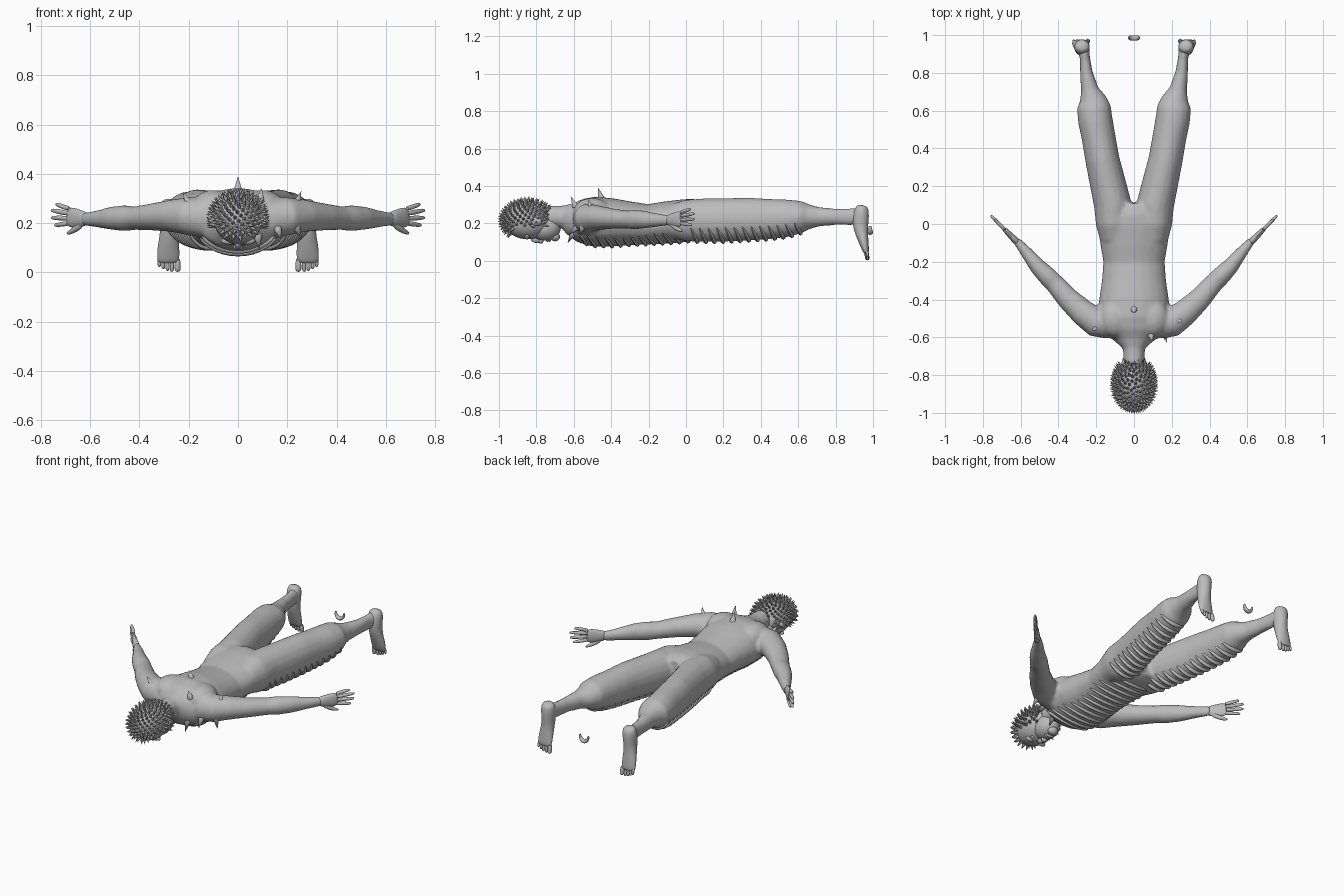
import bpy, bmesh, math
from math import sin, cos, pi
from mathutils import Vector

cube = bpy.data.objects.get("Cube")
if cube:
    bpy.data.objects.remove(cube)

grey = bpy.data.materials.new("plain grey")
grey.use_nodes = True
TONE = (0.5, 0.5, 0.5, 1)
grey.diffuse_color = TONE
grey.node_tree.nodes["Principled BSDF"].inputs["Base Color"].default_value = TONE


def finish(name, bm, subsurf=0, angle=60):
    bmesh.ops.recalc_face_normals(bm, faces=bm.faces)
    mesh = bpy.data.meshes.new(name)
    bm.to_mesh(mesh)
    bm.free()
    mesh.materials.append(grey)
    ob = bpy.data.objects.new(name, mesh)
    bpy.context.collection.objects.link(ob)
    if subsurf:
        ob.modifiers.new("Subdivision", "SUBSURF").levels = subsurf
    bpy.ops.object.select_all(action="DESELECT")
    ob.select_set(True)
    bpy.context.view_layer.objects.active = ob
    bpy.ops.object.shade_smooth_by_angle(angle=math.radians(angle))
    return ob


def loft(bm, stations, up=(0, 0, 1), n=14):
    """Tube through (x, y, z, half width, half depth) stations."""
    up = Vector(up)
    pts = [Vector(s[:3]) for s in stations]
    rings = []
    for i, s in enumerate(stations):
        t = (pts[min(i + 1, len(pts) - 1)] - pts[max(i - 1, 0)]).normalized()
        u = t.cross(up).normalized()
        v = u.cross(t)
        rings.append([bm.verts.new(pts[i] + u * s[3] * cos(2 * pi * k / n)
                                   + v * s[4] * sin(2 * pi * k / n)) for k in range(n)])
    for a, b in zip(rings, rings[1:]):
        for k in range(n):
            bm.faces.new((a[k], a[(k + 1) % n], b[(k + 1) % n], b[k]))
    bm.faces.new(rings[0][::-1])
    bm.faces.new(rings[-1])


def ellipsoid(bm, centre, radii, u=28, v=18):
    made = bmesh.ops.create_uvsphere(bm, u_segments=u, v_segments=v, radius=1)["verts"]
    for p in made:
        p.co = Vector(c + a * r for c, a, r in zip(centre, p.co, radii))


def spike(bm, base, direction, length, radius, n=6):
    d = Vector(direction).normalized()
    q = Vector((0, 0, 1)).rotation_difference(d)
    made = bmesh.ops.create_cone(bm, cap_ends=True, segments=n, radius1=radius,
                                 radius2=0, depth=length)["verts"]
    for p in made:
        p.co = Vector(base) + q @ (p.co + Vector((0, 0, length / 2)))


# Body: neck, trunk, legs and arms fused into one skin
TRUNK = [(-.74, .235, .055, .06), (-.66, .235, .058, .06), (-.62, .225, .10, .085),
         (-.57, .215, .17, .115), (-.5, .21, .19, .133), (-.4, .205, .185, .13),
         (-.3, .2, .17, .117), (-.2, .195, .163, .108), (-.1, .205, .18, .113),
         (0, .215, .19, .115), (.06, .22, .17, .11), (.11, .22, .12, .09)]
LEG = [(-.08, .1, .21, .08, .09), (0, .108, .215, .094, .112), (.1, .112, .217, .1, .117),
       (.2, .135, .218, .096, .117), (.34, .167, .223, .091, .115), (.45, .186, .223, .09, .108),
       (.55, .205, .228, .092, .1), (.62, .213, .235, .09, .085), (.66, .218, .235, .072, .066),
       (.71, .234, .235, .048, .052), (.8, .252, .235, .034, .044), (.88, .26, .235, .027, .046),
       (.95, .272, .24, .035, .045)]
ARM = [(.12, -.54, .22, .07, .08), (.2, -.52, .228, .08, .078), (.27, -.47, .23, .07, .066),
       (.35, -.395, .225, .06, .055), (.42, -.315, .22, .052, .048), (.46, -.275, .22, .051, .053),
       (.51, -.225, .22, .044, .048), (.57, -.15, .217, .032, .035), (.625, -.085, .217, .02, .027)]

bm = bmesh.new()
loft(bm, [(0, y, z, w, d) for y, z, w, d in TRUNK], n=24)
for side in (1, -1):
    loft(bm, [(side * x, y, z, w, d) for y, x, z, w, d in LEG], n=18)
    loft(bm, [(side * x, y, z, w, d) for x, y, z, w, d in ARM], n=16)
    # Shoulder blades and buttocks
    ellipsoid(bm, (side * .1, -.5, .27), (.085, .1, .065), 16, 10)
    ellipsoid(bm, (side * .09, .02, .25), (.085, .11, .075), 16, 10)
body = finish("body", bm)
remesh = body.modifiers.new("Fuse", "REMESH")
remesh.mode = "VOXEL"
remesh.voxel_size = .01
remesh.use_smooth_shade = True
relax = body.modifiers.new("Relax", "SMOOTH")
relax.factor, relax.iterations = .5, 6

# Hands and feet
for side, label in ((1, "left"), (-1, "right")):
    def at(r, z):
        """Point on the upright plane of the hand, r along the arm."""
        return (side * (.61 + .7 * r), -.105 + .71 * r, z)

    bm = bmesh.new()
    loft(bm, [at(0, .217) + (.02, .028), at(.04, .218) + (.018, .036),
              at(.085, .222) + (.015, .044), at(.12, .226) + (.012, .04)], n=12)
    for z0, z1, reach in ((.257, .276, .185), (.238, .252, .212), (.219, .222, .21), (.2, .192, .192)):
        loft(bm, [at(.1, z0) + (.011, .011), at((.1 + reach) / 2, (z0 + z1) / 2) + (.011, .011),
                  at(reach - .008, z1) + (.009, .009), at(reach, z1) + (.004, .004)], n=8)
    loft(bm, [at(.03, .2) + (.014, .016), at(.065, .178) + (.013, .014),
              at(.1, .163) + (.011, .011), at(.122, .158) + (.004, .005)], n=8)
    finish(label + "_hand", bm, 1)

    bm = bmesh.new()
    loft(bm, [(side * x, y, z, w, d) for x, y, z, w, d in
              ((.274, .945, .298, .025, .022), (.275, .94, .28, .042, .038),
               (.276, .935, .24, .043, .045), (.277, .932, .19, .038, .043),
               (.28, .94, .14, .04, .034), (.283, .953, .09, .047, .025),
               (.283, .962, .05, .046, .017), (.283, .966, .038, .04, .012))], up=(0, 1, 0), n=14)
    for x, tip, r in ((.245, .002, .013), (.268, .002, .009), (.286, .006, .009),
                      (.303, .013, .008), (.319, .022, .008)):
        loft(bm, [(side * x, .963, .06, r, r), (side * x, .968, tip + .02, r, r),
                  (side * x, .97, tip + .008, r * 1.05, r * 1.05),
                  (side * x, .971, tip, r * .5, r * .5)], up=(0, 1, 0), n=8)
    finish(label + "_foot", bm, 1)

# Face: skull, jaw, brow, nose, lips and ears, all looking down
bm = bmesh.new()
ellipsoid(bm, (0, -.845, .213), (.097, .13, .098))
ellipsoid(bm, (0, -.755, .175), (.068, .085, .068))
ellipsoid(bm, (0, -.7, .128), (.032, .026, .024), 14, 10)
ellipsoid(bm, (0, -.795, .115), (.014, .035, .02), 12, 8)
ellipsoid(bm, (0, -.775, .105), (.02, .013, .014), 12, 8)
for y in (-.742, -.73):
    ellipsoid(bm, (0, y, .112), (.028, .008, .011), 12, 8)
for side in (1, -1):
    ellipsoid(bm, (side * .037, -.85, .128), (.033, .013, .015), 12, 8)
    ellipsoid(bm, (side * .037, -.825, .133), (.018, .011, .012), 12, 8)
    ellipsoid(bm, (side * .096, -.8, .21), (.012, .03, .022), 12, 8)
finish("face", bm)

# Spiky hair over the crown, back and sides of the head
CENTRE = Vector((0, -.845, .216))
RADII = (.1, .132, .098)


def is_hair(d):
    return not (d.z < -.3 and d.y > -.62) and not (d.y > .72 and d.z < .45)


bm = bmesh.new()
ellipsoid(bm, CENTRE, [r * 1.03 for r in RADII], 36, 24)
bare = [p for p in bm.verts if not is_hair(Vector(
    (p.co[i] - CENTRE[i]) / RADII[i] for i in range(3)).normalized())]
bmesh.ops.delete(bm, geom=bare, context="VERTS")
COUNT = 340
for i in range(COUNT):
    h = 1 - 2 * (i + .5) / COUNT
    a = i * pi * (3 - 5 ** .5)
    d = Vector((cos(a) * (1 - h * h) ** .5, sin(a) * (1 - h * h) ** .5, h))
    if is_hair(d):
        base = CENTRE + Vector(d[k] * RADII[k] * .97 for k in range(3))
        spike(bm, base, d + Vector((0, .25, .05)), .036, .0105, 5)
finish("hair", bm, angle=40)

# Thorns on the spine and shoulders
bm = bmesh.new()
for base, aim, size in (((0, -.45, .325), (0, -.3, 1), .068),
                        ((.09, -.59, .29), (.1, -.5, 1), .06),
                        ((.235, -.51, .275), (.4, -.2, 1), .06),
                        ((.235, -.55, .19), (.4, -.3, -1), .065),
                        ((.16, -.58, .18), (.2, -.7, -.6), .065),
                        ((.08, -.6, .15), (.1, -.6, -1), .065),
                        ((-.2, -.55, .28), (-.5, -.3, 1), .055)):
    spike(bm, base, aim, size, size * .3, 10)
finish("thorns", bm)


def sample(table, y):
    """Interpolate a station table along y."""
    for a, b in zip(table, table[1:]):
        if a[0] <= y <= b[0]:
            f = (y - a[0]) / (b[0] - a[0])
            return [p + (q - p) * f for p, q in zip(a, b)]


def ridge(bm, x, y, z, w, d, sweep, spread, thick):
    """Crescent fold across the front, tapering to a point at each end."""
    stations = []
    for i in range(13):
        s = i / 6 - 1
        a = s * spread
        r = thick * (1 - s * s) ** .6 + .001
        stations.append((x + w * sin(a), y + sweep * s * s, z - d * cos(a), r * 1.2, r))
    loft(bm, stations, up=(0, 1, 0), n=6)


# Ragged crescent folds down the front of the trunk and legs
bm = bmesh.new()
for i in range(13):
    y = -.53 + i * .045
    _, z, w, d = sample(TRUNK, y)
    ridge(bm, 0, y, z, w * .97, d * .97, -.05, 1.05, .011)
finish("trunk_folds", bm)
for side, label in ((1, "left"), (-1, "right")):
    bm = bmesh.new()
    for i in range(13):
        y = .06 + i * .046
        _, x, z, w, d = sample(LEG, y)
        ridge(bm, side * x, y, z, w * .97, d * .97, -.035, 1.2, .012)
    finish(label + "_leg_folds", bm)

# Small loose crescent between the feet
bm = bmesh.new()
arc = [(pi * (1 + i / 12)) for i in range(13)]
loft(bm, [(.028 * cos(a), .985, .185 + .036 * sin(a),
           .003 - .008 * sin(a), .007 - .008 * sin(a)) for a in arc], up=(0, 1, 0), n=10)
finish("loose_crescent", bm)
